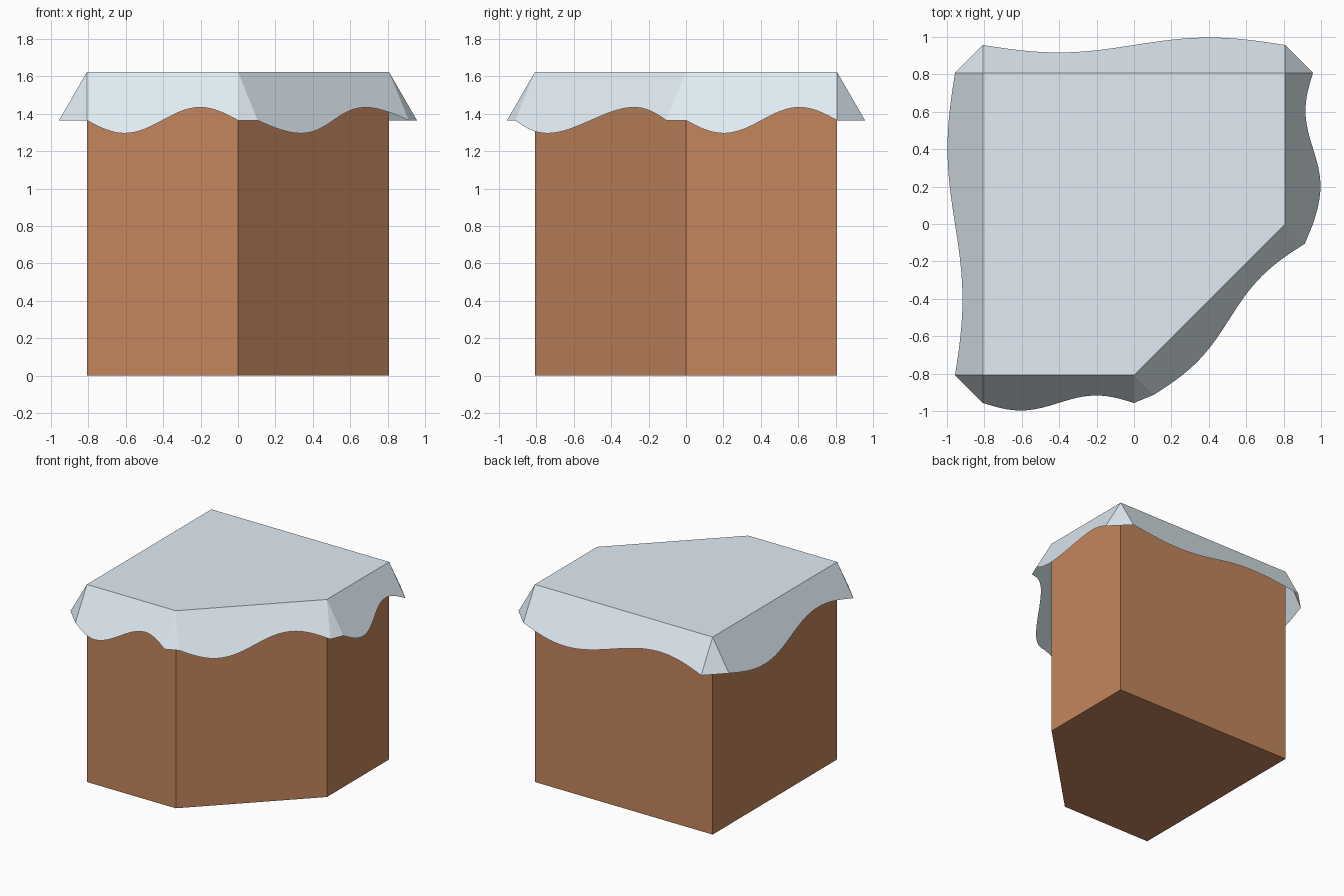
import bpy, bmesh, math
from mathutils import Vector

if "Cube" in bpy.data.objects:
    bpy.data.objects.remove(bpy.data.objects["Cube"])

S, TOP = 0.808, 1.623            # half width, table height
DROP, WAVE = 0.298, 0.08         # cloth length along its slope, wave height
TILT = math.radians(30)
STEPS = 32
CORNERS = [(-S, -S), (0, -S), (S, 0), (S, S), (-S, S)]   # square with one corner cut


def material(name, color):
    mat = bpy.data.materials.new(name)
    mat.diffuse_color = color
    mat.use_nodes = True
    mat.node_tree.nodes["Principled BSDF"].inputs["Base Color"].default_value = mat.diffuse_color
    return mat


def finish(bm, name, mat):
    mesh = bpy.data.meshes.new(name)
    bm.to_mesh(mesh)
    bm.free()
    mesh.materials.append(mat)
    obj = bpy.data.objects.new(name, mesh)
    bpy.context.collection.objects.link(obj)
    return obj


# body: five-sided prism, open under the cloth
bm = bmesh.new()
low = [bm.verts.new((x, y, 0)) for x, y in CORNERS]
high = [bm.verts.new((x, y, TOP)) for x, y in CORNERS]
bm.faces.new(low[::-1])
for i in range(5):
    j = (i + 1) % 5
    bm.faces.new((low[i], low[j], high[j], high[i]))
finish(bm, "body", material("wood", (0.55, 0.24, 0.11, 1)))

# cloth: flat top, one wavy sloping flap per side, a triangle at each corner
bm = bmesh.new()
rim = [bm.verts.new((x, y, TOP)) for x, y in CORNERS]
bm.faces.new(rim)
hems = []
for i in range(5):
    a, b = rim[i], rim[(i + 1) % 5]
    along = (b.co - a.co).normalized()
    slope = Vector((along.y, -along.x, 0)) * math.sin(TILT) - Vector((0, 0, math.cos(TILT)))
    hem = []
    for k in range(STEPS + 1):
        t = k / STEPS
        length = DROP + WAVE * math.sin(2 * math.pi * t)
        hem.append(bm.verts.new(a.co.lerp(b.co, t) + slope * length))
    bm.faces.new([a] + hem + [b])
    hems.append(hem)
for i in range(5):
    bm.faces.new((rim[i], hems[i - 1][-1], hems[i][0]))
finish(bm, "cloth", material("cloth", (0.75, 0.84, 0.9, 1)))
